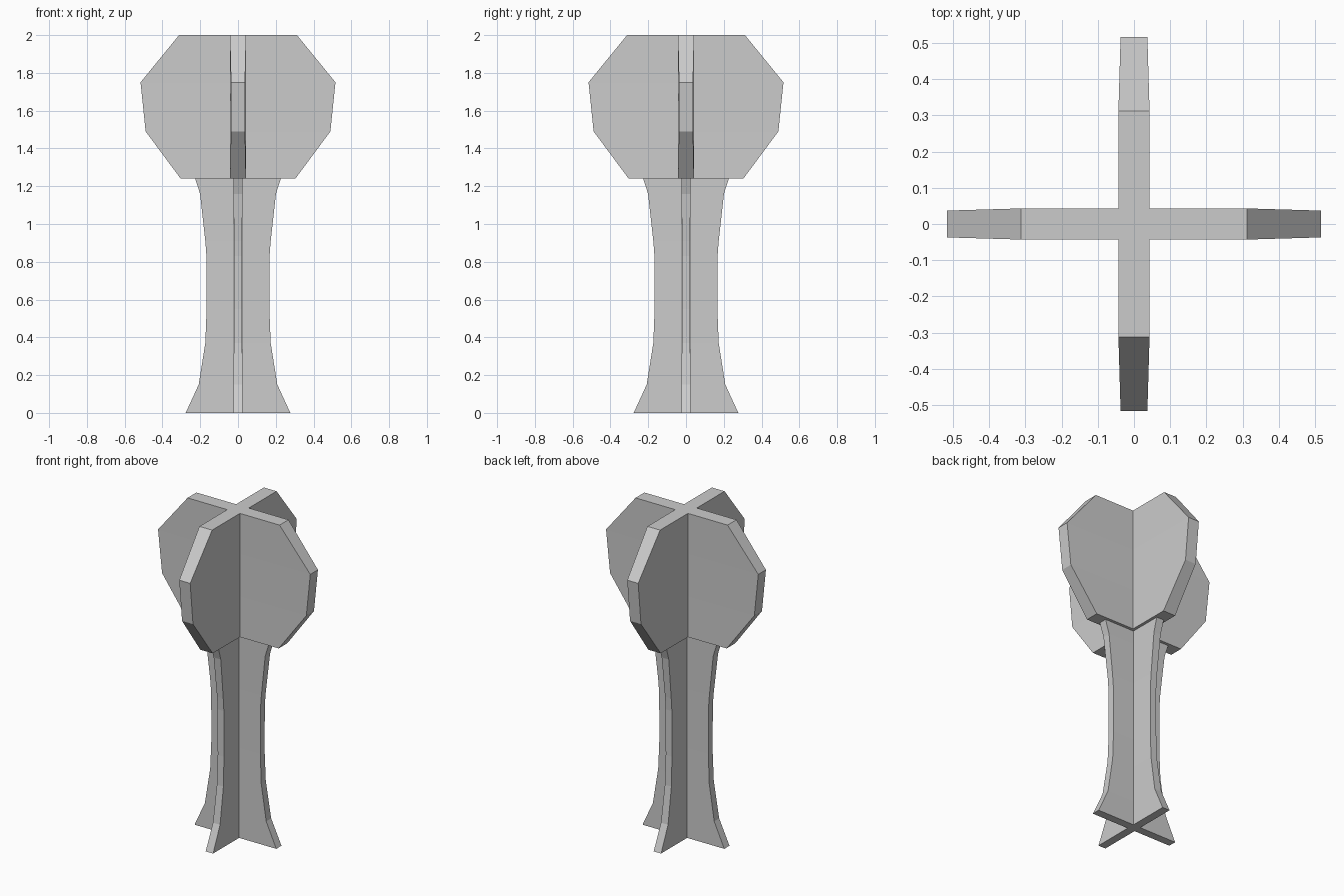
import bpy
import bmesh

if "Cube" in bpy.data.objects:
    bpy.data.objects.remove(bpy.data.objects["Cube"])


def plus_section(arm, tip, inner):
    """Outline of a plus sign: arm length, half thickness at the tips and at the centre."""
    pts = []
    x, y = (1, 0), (0, 1)
    for _ in range(4):
        for u, v in ((arm, -tip), (arm, tip), (inner, inner)):
            pts.append((x[0] * u + y[0] * v, x[1] * u + y[1] * v))
        x, y = y, (-x[0], -x[1])
    return pts


def cross_loft(name, levels):
    """Loft plus-shaped sections (z, arm, tip, inner) into a closed solid."""
    bm = bmesh.new()
    rings = [[bm.verts.new((px, py, z)) for px, py in plus_section(a, t, i)]
             for z, a, t, i in levels]
    for lo, hi in zip(rings, rings[1:]):
        for k in range(12):
            n = (k + 1) % 12
            bm.faces.new((lo[k], lo[n], hi[n], hi[k]))
    # Caps: centre square plus one quad per arm
    for ring, flip in ((rings[0], True), (rings[-1], False)):
        caps = [[ring[2], ring[5], ring[8], ring[11]]]
        for k in range(4):
            caps.append([ring[3 * k - 1], ring[3 * k], ring[3 * k + 1], ring[3 * k + 2]])
        for c in caps:
            bm.faces.new(c[::-1] if flip else c)
    bmesh.ops.recalc_face_normals(bm, faces=bm.faces)
    mesh = bpy.data.meshes.new(name)
    bm.to_mesh(mesh)
    bm.free()
    obj = bpy.data.objects.new(name, mesh)
    bpy.context.collection.objects.link(obj)
    return obj


# Flared trunk
cross_loft("trunk", [
    (0.00, 0.277, 0.025, 0.025),
    (0.15, 0.208, 0.024, 0.024),
    (0.37, 0.173, 0.022, 0.023),
    (0.55, 0.166, 0.021, 0.023),
    (0.83, 0.167, 0.021, 0.023),
    (0.91, 0.173, 0.021, 0.023),
    (1.16, 0.201, 0.024, 0.024),
    (1.245, 0.228, 0.025, 0.025),
])

# Faceted crown of crossed panels
cross_loft("crown", [
    (1.242, 0.305, 0.042, 0.043),
    (1.49, 0.489, 0.037, 0.043),
    (1.75, 0.516, 0.037, 0.043),
    (2.00, 0.312, 0.043, 0.043),
])
